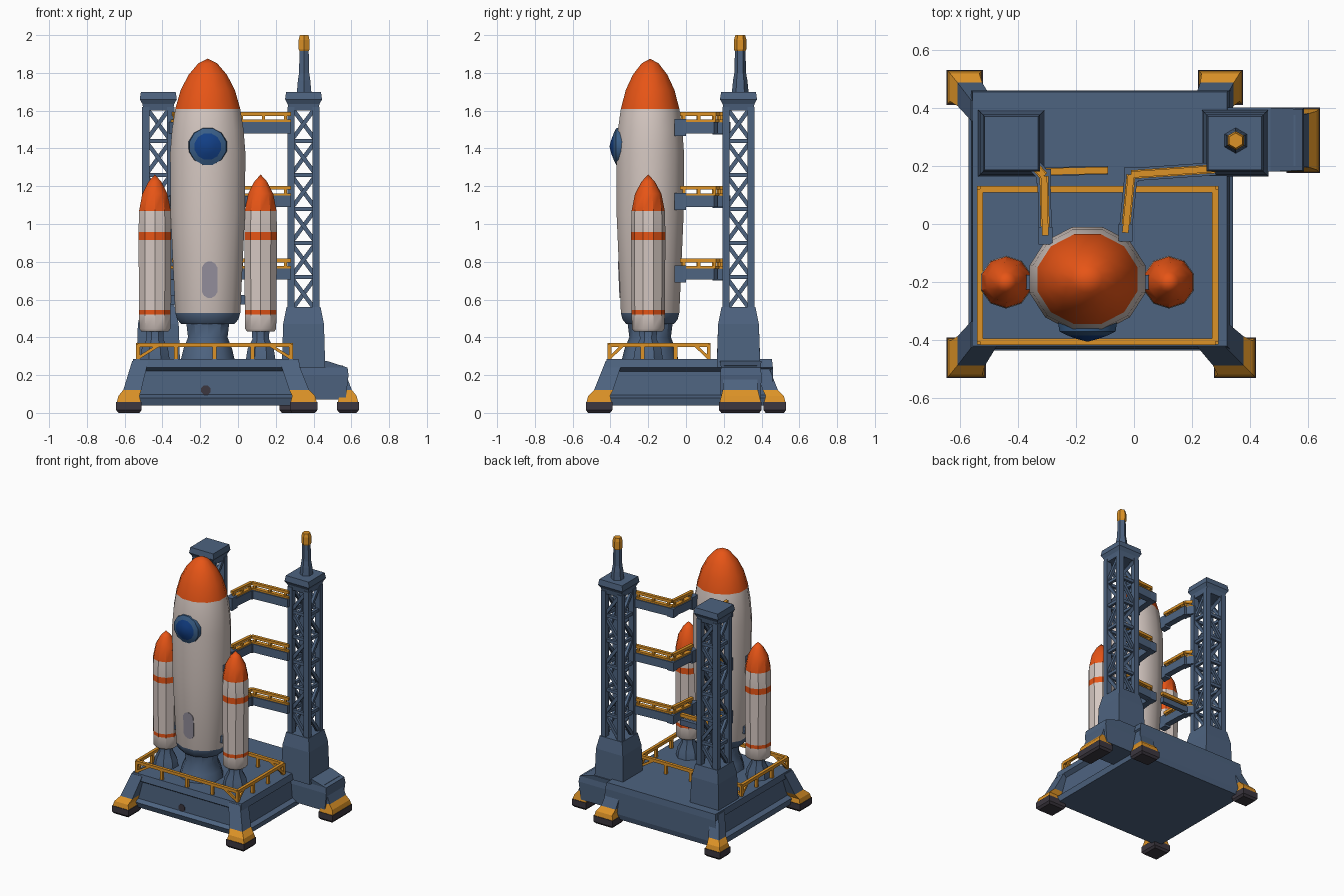
import bpy, bmesh, math
from mathutils import Vector, Matrix

if "Cube" in bpy.data.objects:
    bpy.data.objects.remove(bpy.data.objects["Cube"])

COLORS = {
    "slate_blue": (0.075, 0.125, 0.215), "hull_white": (0.66, 0.57, 0.53),
    "red_orange": (0.80, 0.09, 0.008), "amber": (0.72, 0.29, 0.02),
    "dark_rubber": (0.045, 0.038, 0.05), "glass_blue": (0.006, 0.05, 0.24),
    "ring_blue": (0.04, 0.11, 0.24), "hatch_grey": (0.30, 0.28, 0.34),
}
MATS = {}
for n, c in COLORS.items():
    MATS[n] = bpy.data.materials.new(n)
    MATS[n].diffuse_color = (*c, 1)


class Part:
    """Collects shapes into one mesh object with per-face materials."""
    def __init__(self, name):
        self.name, self.bm, self.slots = name, bmesh.new(), []

    def face(self, verts, mat):
        if mat not in self.slots:
            self.slots.append(mat)
        f = self.bm.faces.new(verts)
        f.material_index = self.slots.index(mat)
        return f

    def skin(self, rings, mats, cap=True):
        """Bridge rings of points; mats gives one colour per band."""
        rv = [[self.bm.verts.new(p) for p in r] for r in rings]
        for a, b, m in zip(rv, rv[1:], mats):
            n = max(len(a), len(b))
            for i in range(n):
                j = (i + 1) % n
                self.face([a[i], a[j], b[0]] if len(b) == 1 else [a[i], a[j], b[j], b[i]], m)
        if cap:
            self.face(rv[0][::-1], mats[0])
            if len(rv[-1]) > 2:
                self.face(rv[-1], mats[-1])

    def lathe(self, profile, mats, n, mtx):
        rings = []
        for r, z in profile:
            pts = [(r * math.cos((i + .5) * math.tau / n), r * math.sin((i + .5) * math.tau / n), z)
                   for i in range(n)] if r > 0 else [(0, 0, z)]
            rings.append([mtx @ Vector(p) for p in pts])
        self.skin(rings, mats)

    def loft(self, sections, mats):
        """Stacked rectangles (x0, x1, y0, y1, z)."""
        self.skin([[(x0, y0, z), (x1, y0, z), (x1, y1, z), (x0, y1, z)]
                   for x0, x1, y0, y1, z in sections], mats)

    def beam(self, a, b, w, h, mat):
        """Square bar between two points, w wide and h tall."""
        a, b = Vector(a), Vector(b)
        d = (b - a).normalized()
        up = Vector((0, 0, 1)) if abs(d.z) < .95 else Vector((0, 1, 0))
        s = d.cross(up).normalized() * w / 2
        u = s.cross(d).normalized() * h / 2
        self.skin([[p - s - u, p + s - u, p + s + u, p - s + u] for p in (a, b)], [mat])

    def done(self, smooth=None):
        bmesh.ops.recalc_face_normals(self.bm, faces=self.bm.faces[:])
        me = bpy.data.meshes.new(self.name)
        self.bm.to_mesh(me)
        self.bm.free()
        for m in self.slots:
            me.materials.append(MATS[m])
        if smooth:
            me.shade_smooth()
            me.set_sharp_from_angle(angle=math.radians(smooth))
        ob = bpy.data.objects.new(self.name, me)
        bpy.context.scene.collection.objects.link(ob)
        return ob


B, A, W, R = "slate_blue", "amber", "hull_white", "red_orange"
CX, CY, SQ = -.16, -.19, .9          # rocket axis and depth squash

# Rocket hull with orange nose
p = Part("rocket_body")
prof = [(.145, .47), (.168, .495), (.178, .53), (.204, 1.05), (.206, 1.38), (.196, 1.5),
        (.178, 1.61), (.148, 1.71), (.105, 1.79), (.052, 1.85), (0, 1.875)]
p.lathe(prof, [B] * 2 + [W] * 4 + [R] * 4, 12,
        Matrix.Translation((CX, CY, 0)) @ Matrix.Diagonal((1, SQ, 1, 1)))
p.done(35)

# Main engine
p = Part("main_engine")
p.lathe([(.15, .28), (.135, .34), (.11, .4), (.12, .48)], [B] * 3, 10, Matrix.Translation((CX, CY, 0)))
p.done(35)

# Two side boosters with stripes and nozzles
for side, x in (("left", -.44), ("right", .12)):
    p = Part(side + "_booster")
    prof = [(.075, .43), (.086, .445), (.088, .52), (.088, .545), (.091, .915), (.091, .958),
            (.088, 1.07), (.07, 1.16), (.035, 1.225), (0, 1.262)]
    mtx = Matrix.Translation((x, -.2, 0))
    p.lathe(prof, [W, W, R, W, R, W, R, R, R], 10, mtx)
    p.lathe([(.085, .28), (.075, .34), (.048, .39), (.05, .44)], [B] * 3, 8, mtx)
    p.done(35)

# Booster mounts
p = Part("booster_mounts")
for z in (.6, 1.12):
    for x in (-.355, .035):
        p.beam((x - .04, -.2, z), (x + .04, -.2, z), .05, .05, B)
p.done()

# Round window
p = Part("window")
p.lathe([(.108, .13), (.1, .18), (.072, .193), (.04, .205), (0, .215)],
        ["ring_blue"] * 2 + ["glass_blue"] * 2, 12,
        Matrix.Translation((CX, CY, 1.41)) @ Matrix.Rotation(math.pi / 2, 4, 'X'))
p.done(35)

# Hatch plate lying on the front hull facet
p = Part("hatch")
ring = []
for i in range(12):
    t = (i + .5) * math.tau / 12
    x = .042 * math.cos(t)
    z = .705 + .042 * math.sin(t) + math.copysign(.055, math.sin(t))
    r = .178 + (z - .53) * .05
    ring.append(Vector((CX + .01 + x, CY - SQ * r * math.cos(math.pi / 12), z)))
p.skin([[q + Vector((0, o, 0)) for q in ring] for o in (.002, -.004)], ["hatch_grey"])
p.done()

# Launch platform with recessed front and side panels
p = Part("platform")
p.loft([(-.57, .33, -.42, .45, .04), (-.57, .34, -.435, .46, .08),
        (-.56, .33, -.43, .46, .24), (-.555, .32, -.42, .455, .285)], [B] * 3)
bmesh.ops.recalc_face_normals(p.bm, faces=p.bm.faces[:])
sides = [f for f in p.bm.faces if .1 < f.calc_center_median().z < .2
         and abs(f.normal.z) < .3 and f.normal.y < .5]
bmesh.ops.inset_individual(p.bm, faces=sides, thickness=.025, depth=-.03)
p.done()

# Front panel port
p = Part("panel_port")
p.lathe([(.027, 0), (.027, .006)], ["dark_rubber"], 8,
        Matrix.Translation((-.17, -.4, .12)) @ Matrix.Rotation(math.pi / 2, 4, 'X'))
p.done()

# Corner legs: rubber foot, amber band, slanted strut
FEET = [("front_left", -.645, -.51, -.53, -.39, .06, .08), ("front_right", .275, .42, -.53, -.39, -.08, .08),
        ("back_left", -.645, -.52, .41, .53, .06, -.08), ("back_right", .22, .375, .41, .53, -.04, -.08),
        ("outrigger", .525, .64, .175, .4, -.06, 0)]
for n, x0, x1, y0, y1, dx, dy in FEET:
    p = Part(n + "_leg")
    d = .012
    top = .25 if n == "outrigger" else .275
    p.loft([(x0 + d, x1 - d, y0 + d, y1 - d, 0), (x0, x1, y0, y1, .015), (x0, x1, y0, y1, .058)],
           ["dark_rubber"] * 2)
    p.loft([(x0 + .004, x1 - .004, y0 + .004, y1 - .004, .058),
            (x0 + .012, x1 - .012, y0 + .012, y1 - .012, .09),
            (x0 + .02 + dx * .3, x1 - .02 + dx * .3, y0 + .02 + dy * .3, y1 - .02 + dy * .3, .122)], [A] * 2)
    p.loft([(x0 + .02 + dx * .3, x1 - .02 + dx * .3, y0 + .02 + dy * .3, y1 - .02 + dy * .3, .122),
            (x0 + .025 + dx, x1 - .025 + dx, y0 + .025 + dy, y1 - .025 + dy, top)], [B])
    p.done()

# Outrigger block carrying the right tower
p = Part("outrigger_block")
p.loft([(.25, .57, .185, .395, .07), (.25, .585, .18, .4, .2), (.25, .58, .185, .395, .24),
        (.25, .47, .18, .4, .275)], [B] * 3)
p.done()

# Deck railing: top bar, posts and slanted braces
p = Part("deck_railing")
corners = [(-.53, -.405), (.28, -.405), (.28, .12), (-.53, .12)]
for i in range(4):
    a, b = Vector((*corners[i], 0)), Vector((*corners[(i + 1) % 4], 0))
    p.beam(a + Vector((0, 0, .36)), b + Vector((0, 0, .36)), .022, .022, A)
    n = 4 if i % 2 == 0 else 3
    for k in range(n):
        q = a.lerp(b, k / n)
        p.beam(q + Vector((0, 0, .275)), q + Vector((0, 0, .365)), .02, .02, A)
    for u, v in ((a, b), (b, a)):
        q = u.lerp(v, .13)
        p.beam(u + Vector((0, 0, .29)), q + Vector((0, 0, .355)), .016, .016, A)
p.done()

# Lattice towers
TY = .278
for side, tx, base in (("left", -.422, .27), ("right", .347, .24)):
    p = Part(side + "_tower")

    def sq(h, z, p=p, tx=tx):
        return (tx - h, tx + h, TY - h, TY + h, z)
    p.loft([sq(.115, base), sq(.108, .47), sq(.09, .56)], [B] * 2)
    p.loft([sq(.078, 1.60), sq(.084, 1.635), sq(.098, 1.66), sq(.092, 1.70)], [B] * 3)
    h, z0, n = .066, .54, 6
    dz = (1.62 - z0) / n
    cs = [(-h, -h), (h, -h), (h, h), (-h, h)]
    for i in range(4):
        (ax, ay), (bx, by) = cs[i], cs[(i + 1) % 4]
        a, b = Vector((tx + ax, TY + ay, 0)), Vector((tx + bx, TY + by, 0))
        p.beam(a + Vector((0, 0, z0)), a + Vector((0, 0, 1.62)), .038, .038, B)
        for k in range(n):
            za, zb = Vector((0, 0, z0 + k * dz)), Vector((0, 0, z0 + (k + 1) * dz))
            u, v = (a, b) if k % 2 else (b, a)
            p.beam(u + za, v + zb, .02, .022, B)
            p.beam(a + zb, b + zb, .02, .022, B)
    p.done()

# Mast with amber tip
p = Part("mast")
p.lathe([(.045, 1.69), (.038, 1.76), (.031, 1.8), (.028, 1.915), (.033, 1.925), (.033, 1.975), (.026, 2.0)],
        [B] * 3 + [A] * 3, 6, Matrix.Translation((.35, .287, 0)))
p.done()

# Service arms with handrails at three levels
PATHS = {"right": [(.28, .19), (-.01, .17), (-.03, -.03)], "left": [(-.36, .22), (-.31, .165), (-.305, -.04)]}
for side, path in PATHS.items():
    for lvl, z in enumerate((.735, 1.12, 1.51)):
        p = Part(f"{side}_arm_{lvl + 1}")
        for a, b in zip(path, path[1:]):
            p.beam((*a, z), (*b, z), .045, .06, B)
            p.beam((*a, z + .072), (*b, z + .072), .022, .02, A)
            p.beam((*a, z + .035), (*b, z + .035), .03, .014, A)
            for t in (.1, .5, .9):
                q = Vector(a).lerp(Vector(b), t)
                p.beam((*q, z + .02), (*q, z + .075), .016, .016, A)
        p.beam((*path[1], z - .035), (*path[1], z + .03), .05, .05, B)
        e = path[2]
        p.loft([(e[0] - .024, e[0] + .024, e[1] - .03, e[1] + .03, z - .045),
                (e[0] - .024, e[0] + .024, e[1] - .03, e[1] + .03, z + .045)], [B])
        if side == "left" and lvl == 0:      # short rear walkway, lowest level only
            p.beam((-.31, .18, z), (-.09, .185, z), .03, .04, B)
            p.beam((-.31, .18, z + .05), (-.09, .185, z + .05), .024, .024, A)
        p.done()

for m in bpy.data.materials:
    if m.users and not m.is_grease_pencil:
        m.use_nodes = True
        m.node_tree.nodes["Principled BSDF"].inputs["Base Color"].default_value = m.diffuse_color
